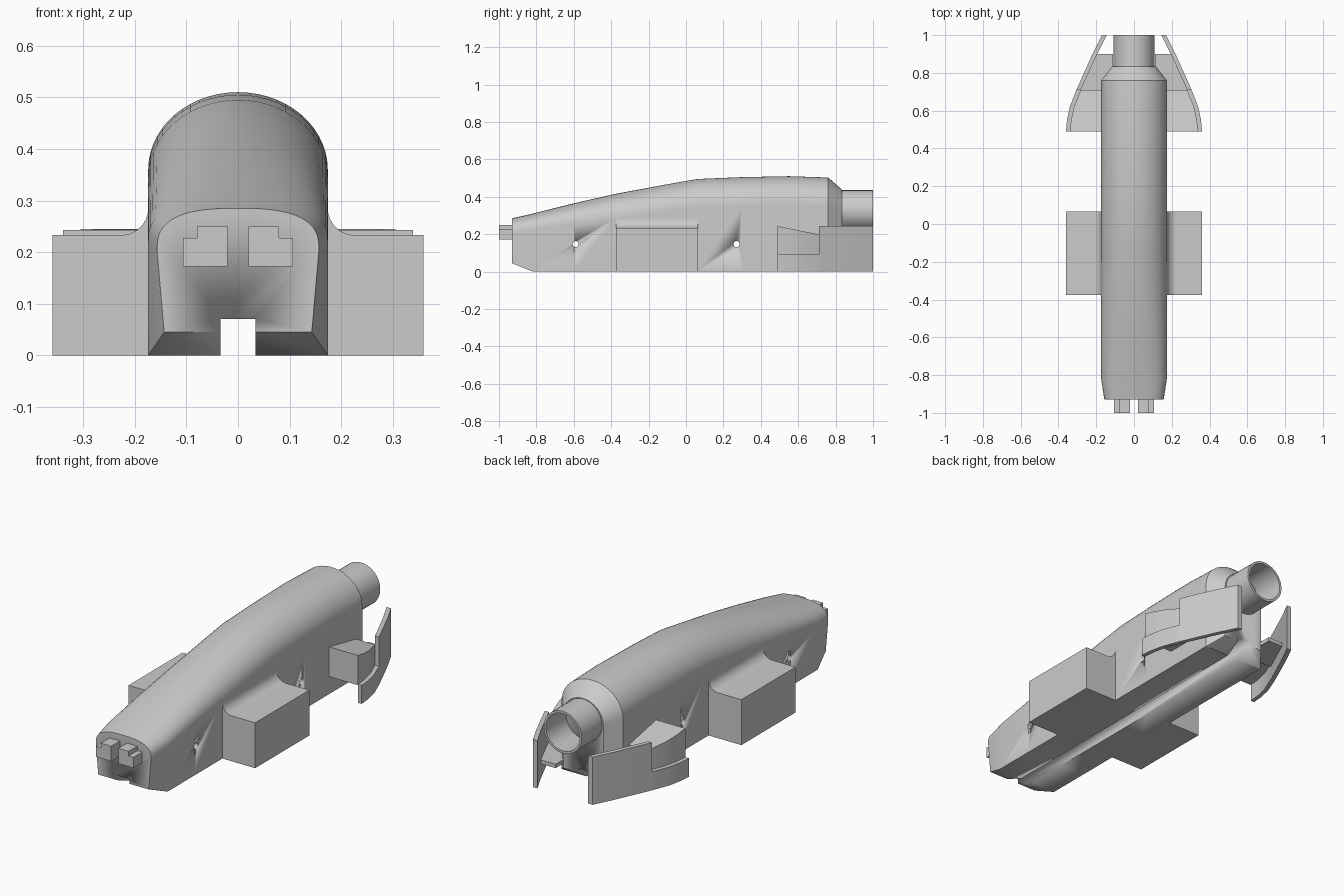
import bpy, math

old = bpy.data.objects.get("Cube")
if old:
    bpy.data.objects.remove(old, do_unlink=True)

grey = bpy.data.materials.new("plain_grey")
grey.use_nodes = True
grey.diffuse_color = (0.6, 0.6, 0.6, 1)
grey.node_tree.nodes["Principled BSDF"].inputs["Base Color"].default_value = (0.6, 0.6, 0.6, 1)


def loft(name, rings, capped=True, closed=False):
    """Join equal-length rings of points into one skin."""
    n = len(rings[0])
    verts = [p for ring in rings for p in ring]
    pairs = [(k, k + 1) for k in range(len(rings) - 1)]
    if closed:
        pairs.append((len(rings) - 1, 0))
    faces = [(a * n + i, a * n + (i + 1) % n, b * n + (i + 1) % n, b * n + i)
             for a, b in pairs for i in range(n)]
    if capped:
        faces += [tuple(range(n))[::-1], tuple((len(rings) - 1) * n + i for i in range(n))]
    mesh = bpy.data.meshes.new(name)
    mesh.from_pydata(verts, [], faces)
    obj = bpy.data.objects.new(name, mesh)
    bpy.context.collection.objects.link(obj)
    mesh.materials.append(grey)
    # make the normals face outward
    bpy.context.view_layer.objects.active = obj
    bpy.ops.object.select_all(action='DESELECT')
    obj.select_set(True)
    bpy.ops.object.mode_set(mode='EDIT')
    bpy.ops.mesh.select_all(action='SELECT')
    bpy.ops.mesh.normals_make_consistent(inside=False)
    bpy.ops.object.mode_set(mode='OBJECT')
    bpy.ops.object.shade_smooth_by_angle(angle=math.radians(30))
    return obj


def slab(name, outline, z0, z1):
    """Plan outline raised from z0 to z1; z1 may be a function of y."""
    top = z1 if callable(z1) else (lambda y: z1)
    return loft(name, [[(x, y, z0) for x, y in outline],
                       [(x, y, top(y)) for x, y in outline]])


def extrude_y(name, outline, y0, y1):
    return loft(name, [[(x, y, z) for x, z in outline] for y in (y0, y1)])


def circle(radius, y, cz, n=40):
    return [(radius * math.cos(2 * math.pi * i / n), y,
             cz + radius * math.sin(2 * math.pi * i / n)) for i in range(n)]


def cut(target, cutter):
    cutter.hide_render = True
    cutter.hide_viewport = True
    mod = target.modifiers.new(cutter.name, 'BOOLEAN')
    mod.operation = 'DIFFERENCE'
    mod.solver = 'EXACT'
    mod.object = cutter


def section(y, top, rise, width, low_width, bottom, power):
    """Straight sides below a rounded roof."""
    n = 28
    spring = top - rise
    ring = [(low_width, y, bottom)]
    for i in range(n + 1):
        a = math.pi * i / n
        c, s = math.cos(a), math.sin(a)
        ring.append((width * math.copysign(abs(c) ** (2 / power), c), y,
                     spring + rise * abs(s) ** (2 / power)))
    return ring + [(-low_width, y, bottom)]


# fuselage: y, top, roof rise, half width, lower half width, bottom, roundness
stations = [
    (-0.93, 0.285, 0.08, 0.157, 0.143, 0.045, 2.7),
    (-0.82, 0.310, 0.09, 0.174, 0.174, 0, 2.5),
    (-0.60, 0.365, 0.11, 0.174, 0.174, 0, 2.3),
    (-0.38, 0.415, 0.13, 0.174, 0.174, 0, 2.15),
    (-0.15, 0.458, 0.14, 0.174, 0.174, 0, 2.05),
    (0.06, 0.495, 0.15, 0.174, 0.174, 0, 2),
    (0.30, 0.505, 0.15, 0.174, 0.174, 0, 2),
    (0.55, 0.510, 0.15, 0.174, 0.174, 0, 2),
    (0.76, 0.503, 0.15, 0.174, 0.174, 0, 2),
    (0.835, 0.438, 0.11, 0.115, 0.115, 0.05, 2),
]
body = loft("fuselage", [section(*s) for s in stations])

# belly groove and cross holes
groove = [(-0.034, -0.1), (0.034, -0.1), (0.034, 0.07), (-0.034, 0.07)]
cut(body, extrude_y("groove_cutter", groove, -1.1, 1.1))
for k, y in enumerate((-0.59, 0.27)):
    rod = [[(x, y + px, pz) for px, _, pz in circle(0.016, 0, 0.147, 20)]
           for x in (-0.5, 0.5)]
    cut(body, loft("cross_hole_cutter_%d" % k, rod))

# hollow exhaust pipe
loft("exhaust_pipe", [circle(0.108, 0.80, 0.327), circle(0.108, 1.0, 0.327),
                      circle(0.096, 1.0, 0.327), circle(0.096, 0.80, 0.327)],
     capped=False, closed=True)

# outer and inner plan line of the tail guards
outer = [(0.36, 0.49), (0.355, 0.55), (0.34, 0.62), (0.305, 0.71),
         (0.265, 0.80), (0.22, 0.90), (0.17, 1.0)]
inner = [(x - 0.021 - 0.01 * (y - 0.49), y) for x, y in outer]
step = 3

for side, sign in (("left", 1), ("right", -1)):
    def flip(points):
        return [(sign * x, y) for x, y in points]

    # nose block with a stepped top
    nose = [(0.02, 0.172), (0.107, 0.172), (0.107, 0.227),
            (0.079, 0.227), (0.079, 0.25), (0.02, 0.25)]
    extrude_y(side + "_nose_block", flip(nose), -1.0, -0.92)

    # side box blended into the fuselage by a concave fillet
    r = 0.052
    fillet = [(0.174 + r - r * math.sin(a), 0.233 + r - r * math.cos(a))
              for a in (math.pi / 2 * i / 8 for i in range(9))]
    box = [(0.15, 0), (0.36, 0), (0.36, 0.233)] + fillet + [(0.15, 0.285)]
    extrude_y(side + "_side_box", flip(box), -0.375, 0.065)

    # tail guard: low front strip, tall rear wall
    slab(side + "_guard_strip", flip(outer[:step + 1] + inner[:step + 1][::-1]), 0, 0.095)
    slab(side + "_guard_wall", flip(outer[step:] + inner[step:][::-1]), 0, 0.245)

    # sloping block and shelf between guard and fuselage
    slab(side + "_guard_block", flip([(0.16, 0.49)] + inner[:step + 1] + [(0.16, 0.71)]),
         0.09, lambda y: 0.243 - 0.2 * (y - 0.49))
    slab(side + "_guard_shelf", flip([(0.11, 0.70)] + inner[step:-1] + [(0.11, 0.90)]),
         0.075, 0.095)
